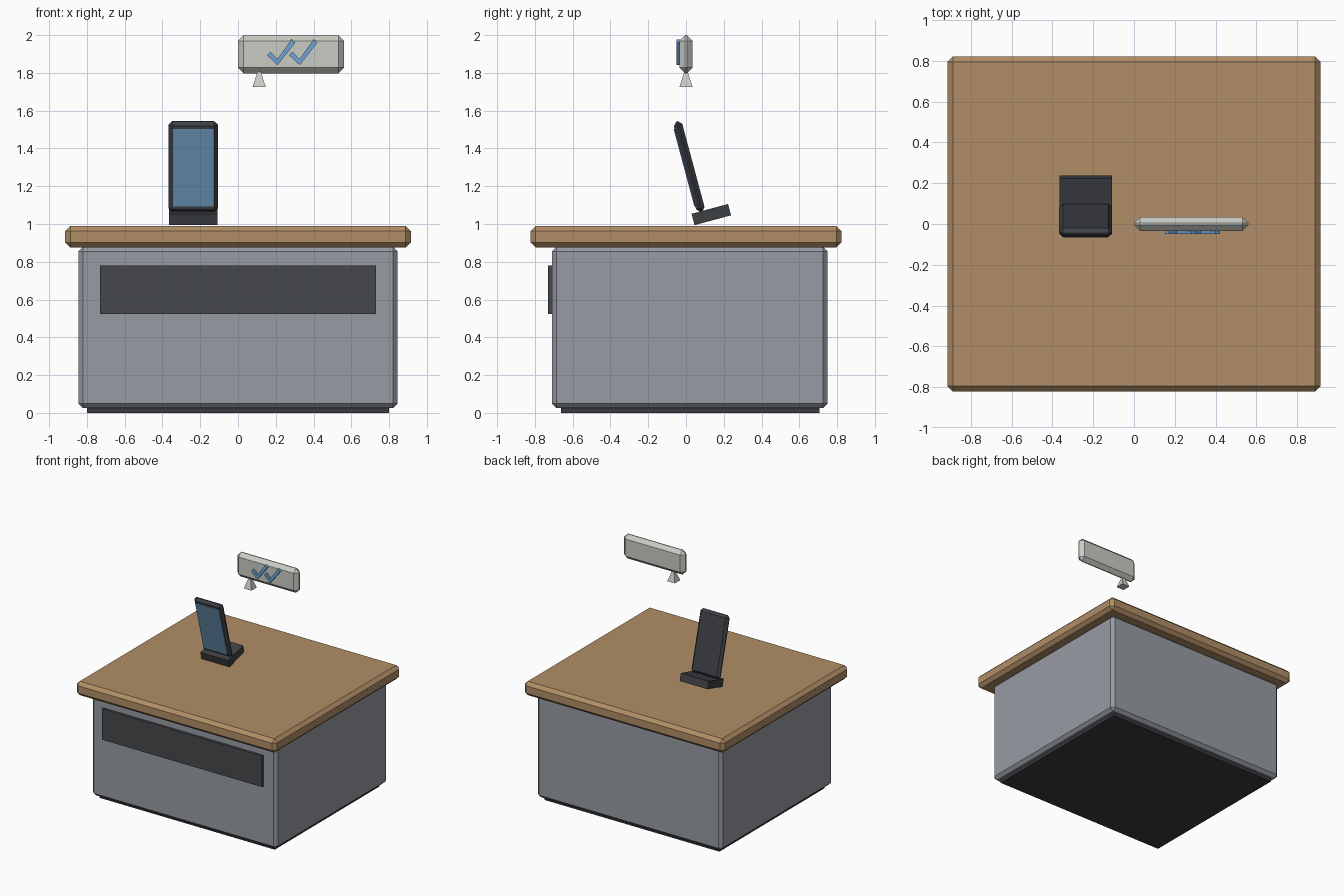
import bpy, bmesh, math
from mathutils import Matrix

if "Cube" in bpy.data.objects:
    bpy.data.objects.remove(bpy.data.objects["Cube"])


def material(name, rgb):
    m = bpy.data.materials.new(name)
    m.diffuse_color = (*rgb, 1)
    m.use_nodes = True
    m.node_tree.nodes["Principled BSDF"].inputs["Base Color"].default_value = m.diffuse_color
    return m


WOOD = material("wood", (0.44, 0.27, 0.135))
GREY = material("cabinet grey", (0.31, 0.33, 0.37))
PANEL = material("panel charcoal", (0.06, 0.064, 0.07))
BLACK = material("base black", (0.045, 0.045, 0.05))
DARK = material("device dark", (0.048, 0.052, 0.06))
SCREEN = material("screen blue", (0.15, 0.30, 0.48))
TICK = material("tick blue", (0.16, 0.37, 0.66))
WHITE = material("bubble white", (0.60, 0.60, 0.56))


def add_object(name, bm, mat):
    bmesh.ops.recalc_face_normals(bm, faces=bm.faces)
    me = bpy.data.meshes.new(name)
    bm.to_mesh(me)
    bm.free()
    me.materials.append(mat)
    ob = bpy.data.objects.new(name, me)
    bpy.context.collection.objects.link(ob)
    return ob


def box(name, centre, size, mat, chamfer=0, tilt=0):
    bm = bmesh.new()
    bmesh.ops.create_cube(bm, size=1, matrix=Matrix.Diagonal((*size, 1)))
    ob = add_object(name, bm, mat)
    ob.location = centre
    ob.rotation_euler.x = tilt
    if chamfer:
        mod = ob.modifiers.new("chamfer", 'BEVEL')
        mod.width = chamfer
        mod.segments = 1
    return ob


def plate(name, outline, y0, y1, mat):
    # outline in x, z pushed from y0 to y1
    bm = bmesh.new()
    face = bm.faces.new([bm.verts.new((x, y0, z)) for x, z in outline])
    new = bmesh.ops.extrude_face_region(bm, geom=[face])["geom"]
    bmesh.ops.translate(bm, vec=(0, y1 - y0, 0),
                        verts=[v for v in new if isinstance(v, bmesh.types.BMVert)])
    return add_object(name, bm, mat)


# Counter
box("base_plinth", (0, 0.022, 0.02), (1.6, 1.37, 0.04), BLACK)
box("cabinet", (0, 0.02, 0.452), (1.69, 1.46, 0.854), GREY, 0.025)
box("counter_top", (0, 0, 0.933), (1.83, 1.645, 0.115), WOOD, 0.027)
box("front_panel", (0, -0.715, 0.652), (1.46, 0.03, 0.256), PANEL)

# Tilted screen device on its stand
TILT = math.radians(15)
X = -0.237
PY, PZ = 0.017, 1.304
box("device_stand", (X, 0.134, 1.05), (0.256, 0.2, 0.062), DARK, 0, TILT)
box("device_body", (X, PY, PZ), (0.26, 0.046, 0.495), DARK, 0.019, TILT)
off = 0.024  # screen sits on the tilted front face
box("device_screen", (X, PY - off * math.cos(TILT), PZ - off * math.sin(TILT)),
    (0.218, 0.009, 0.425), SCREEN, 0, TILT)

# Floating speech bubble with pointer
box("bubble", (0.281, 0, 1.899), (0.562, 0.068, 0.202), WHITE, 0.03)
bm = bmesh.new()
bmesh.ops.create_cone(bm, cap_ends=True, segments=4, radius1=0.035 * math.sqrt(2),
                      radius2=0.002, depth=0.106,
                      matrix=Matrix.Translation((0.112, 0, 1.777))
                      @ Matrix.Rotation(math.pi / 4, 4, 'Z'))
add_object("bubble_pointer", bm, WHITE)

# Pair of tick marks
TICK_SHAPE = [(0.153, 1.894), (0.172, 1.912), (0.208, 1.873),
              (0.283, 1.977), (0.304, 1.961), (0.210, 1.841)]
for i in range(2):
    plate(f"tick_{i + 1}", [(x + 0.117 * i, z) for x, z in TICK_SHAPE],
          -0.05, -0.03, TICK)
